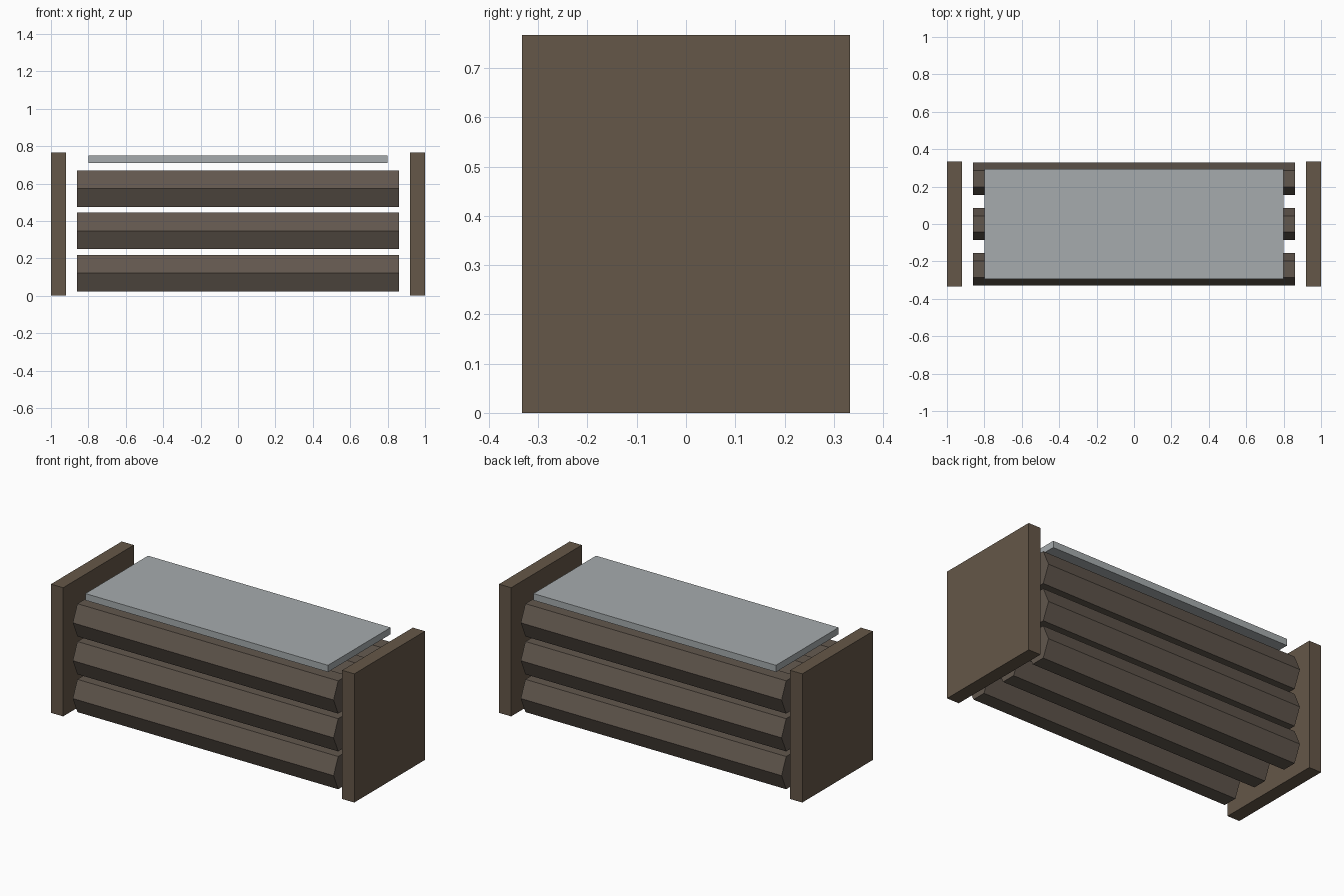
import bpy
import bmesh
import math

if "Cube" in bpy.data.objects:
    bpy.data.objects.remove(bpy.data.objects["Cube"])


def material(name, rgb):
    m = bpy.data.materials.new(name)
    m.diffuse_color = (*rgb, 1)
    m.use_nodes = True
    m.node_tree.nodes["Principled BSDF"].inputs["Base Color"].default_value = m.diffuse_color
    return m


def finish(bm, name, mat):
    bmesh.ops.recalc_face_normals(bm, faces=bm.faces)
    mesh = bpy.data.meshes.new(name)
    bm.to_mesh(mesh)
    bm.free()
    mesh.materials.append(mat)
    ob = bpy.data.objects.new(name, mesh)
    bpy.context.collection.objects.link(ob)
    return ob


def box(name, lo, hi, mat):
    bm = bmesh.new()
    bmesh.ops.create_cube(bm, size=1)
    for v in bm.verts:
        v.co = [(a + b) / 2 + c * (b - a) for a, b, c in zip(lo, hi, v.co)]
    return finish(bm, name, mat)


def log(name, y, z, mat, half=0.86, ry=0.0865, rz=0.1126):
    # hexagonal prism along x, flat on top, stretched a little in height
    bm = bmesh.new()
    angles = [math.radians(60 * i) for i in range(6)]
    face = bm.faces.new([bm.verts.new((-half, y + ry * math.cos(a), z + rz * math.sin(a)))
                         for a in angles])
    ext = bmesh.ops.extrude_face_region(bm, geom=[face], use_keep_orig=True)
    verts = [g for g in ext["geom"] if isinstance(g, bmesh.types.BMVert)]
    bmesh.ops.translate(bm, verts=verts, vec=(2 * half, 0, 0))
    return finish(bm, name, mat)


panel_brown = material("panel_brown", (0.13, 0.095, 0.065))
log_brown = material("log_brown", (0.12, 0.095, 0.075))
pale_grey = material("pale_grey", (0.38, 0.41, 0.42))

# upright end panels
box("left_end_panel", (-1, -0.333, 0), (-0.92, 0.333, 0.767), panel_brown)
box("right_end_panel", (0.92, -0.333, 0), (1, 0.333, 0.767), panel_brown)

# three by three stack of logs
for row in range(3):
    for col in range(3):
        log(f"log_row{row + 1}_{col + 1}", (col - 1) * 0.2415, 0.121 + row * 0.2255, log_brown)

# cover slab on top
box("top_slab", (-0.8, -0.295, 0.71), (0.8, 0.295, 0.75), pale_grey)
